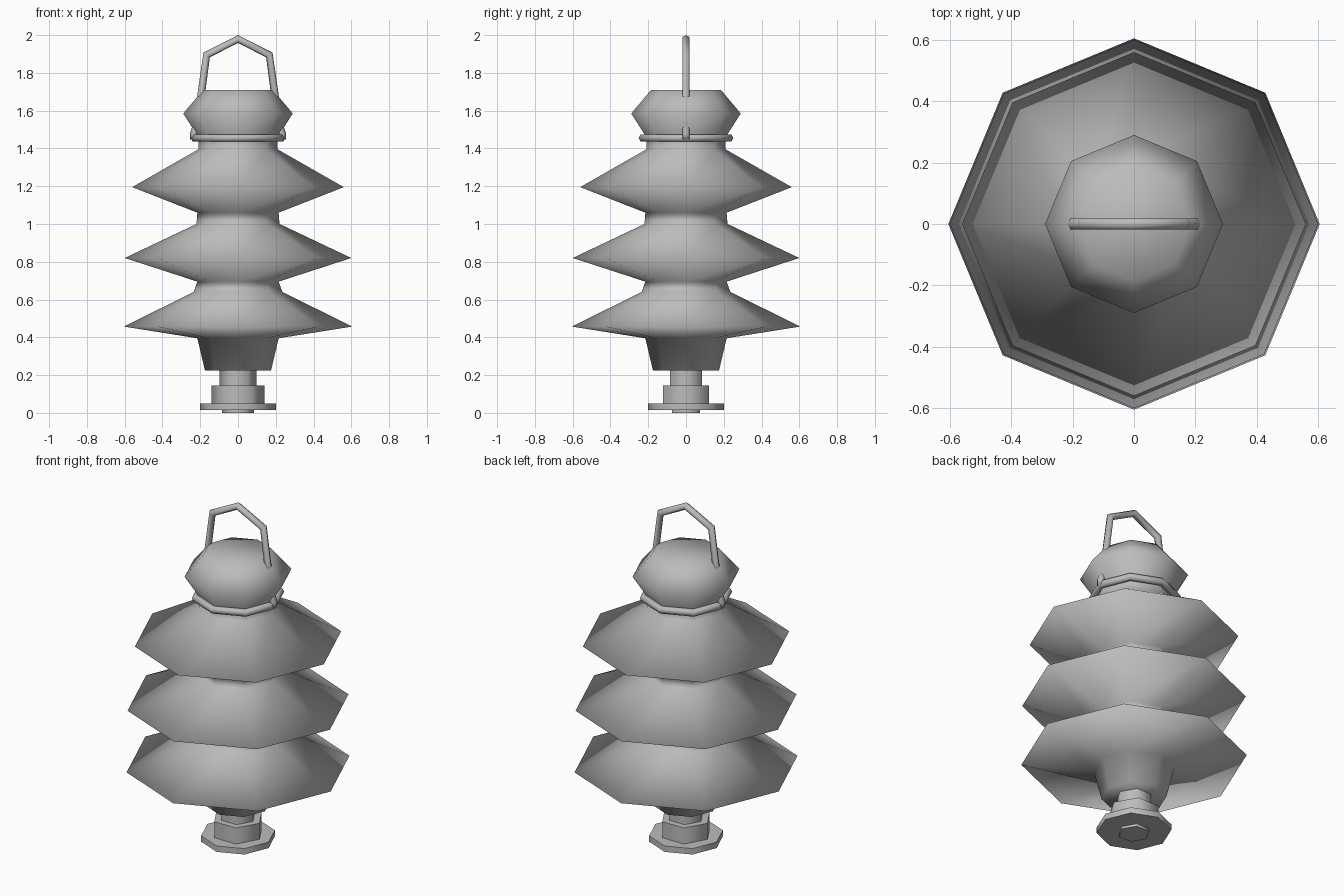
import bpy, bmesh, math
from mathutils import Vector

if "Cube" in bpy.data.objects:
    bpy.data.objects.remove(bpy.data.objects["Cube"])

grey = bpy.data.materials.new("mid grey")
grey.diffuse_color = (0.5, 0.5, 0.5, 1)
grey.use_nodes = True
grey.node_tree.nodes["Principled BSDF"].inputs["Base Color"].default_value = grey.diffuse_color


def finish(name, bm, angle):
    """Turn a bmesh into a named object, smooth up to the given angle."""
    bmesh.ops.recalc_face_normals(bm, faces=bm.faces)
    mesh = bpy.data.meshes.new(name)
    bm.to_mesh(mesh)
    bm.free()
    mesh.materials.append(grey)
    obj = bpy.data.objects.new(name, mesh)
    bpy.context.collection.objects.link(obj)
    bpy.ops.object.select_all(action='DESELECT')
    obj.select_set(True)
    bpy.context.view_layer.objects.active = obj
    if angle >= 180:
        bpy.ops.object.shade_smooth()
    else:
        bpy.ops.object.shade_smooth_by_angle(angle=math.radians(angle))
    return obj


def bridge(bm, a, b):
    n = len(a)
    for i in range(n):
        bm.faces.new((a[i], a[(i + 1) % n], b[(i + 1) % n], b[i]))


def turned(name, profile, sides, angle):
    """Solid of revolution from (radius, height) pairs, capped at both ends."""
    bm = bmesh.new()
    rings = []
    for r, z in profile:
        rings.append([bm.verts.new((r * math.cos(math.tau * i / sides),
                                    r * math.sin(math.tau * i / sides), z))
                      for i in range(sides)])
    for a, b in zip(rings, rings[1:]):
        bridge(bm, a, b)
    bm.faces.new(rings[0][::-1])
    bm.faces.new(rings[-1])
    return finish(name, bm, angle)


def wire(name, points, radius, closed=False, normal=(0, 0, 1), sides=6):
    """Six-sided tube along a planar path with the given normal."""
    bm = bmesh.new()
    pts = [Vector(p) for p in points]
    normal = Vector(normal)
    n = len(pts)
    rings = []
    for i, p in enumerate(pts):
        before = pts[i - 1] if closed or i else p
        after = pts[(i + 1) % n] if closed or i < n - 1 else p
        d1, d2 = (p - before).normalized(), (after - p).normalized()
        side = (d1 + d2).normalized().cross(normal)
        rings.append([bm.verts.new(p + radius * (side * math.cos(math.tau * k / sides)
                                                 + normal * math.sin(math.tau * k / sides)))
                      for k in range(sides)])
    for a, b in zip(rings, rings[1:]):
        bridge(bm, a, b)
    if closed:
        bridge(bm, rings[-1], rings[0])
    else:
        bm.faces.new(rings[0])
        bm.faces.new(rings[-1])
    return finish(name, bm, 180)


# Ribbed body: tapered foot, three wide skirts, neck and bulging cap, all smooth
turned("ribbed_body", [
    (0.175, 0.225), (0.215, 0.395),
    (0.605, 0.457), (0.235, 0.64), (0.215, 0.695),
    (0.60, 0.82), (0.22, 1.0), (0.215, 1.06),
    (0.56, 1.195), (0.21, 1.395), (0.21, 1.46),
    (0.29, 1.585), (0.185, 1.71)], 8, 180)

# Pin under the body: bolt end, flange, collar and stem
turned("bolt_end", [(0.085, 0.0), (0.085, 0.03)], 6, 65)
turned("flange", [(0.20, 0.015), (0.20, 0.05)], 8, 65)
turned("collar", [(0.14, 0.045), (0.14, 0.145)], 6, 65)
turned("stem", [(0.098, 0.14), (0.098, 0.24)], 6, 65)

# Wire ring around the neck
wire("neck_ring", [(0.23 * math.cos(math.tau * i / 8),
                    0.23 * math.sin(math.tau * i / 8), 1.455)
                   for i in range(8)], 0.021, closed=True)

# Carrying handle, passing through the cap down to the ring
half = [(0.232, 1.45), (0.234, 1.475), (0.216, 1.53), (0.166, 1.895)]
path = [(-x, 0, z) for x, z in half] + [(0, 0, 1.979)] + [(x, 0, z) for x, z in half[::-1]]
wire("handle", path, 0.021, normal=(0, 1, 0))
